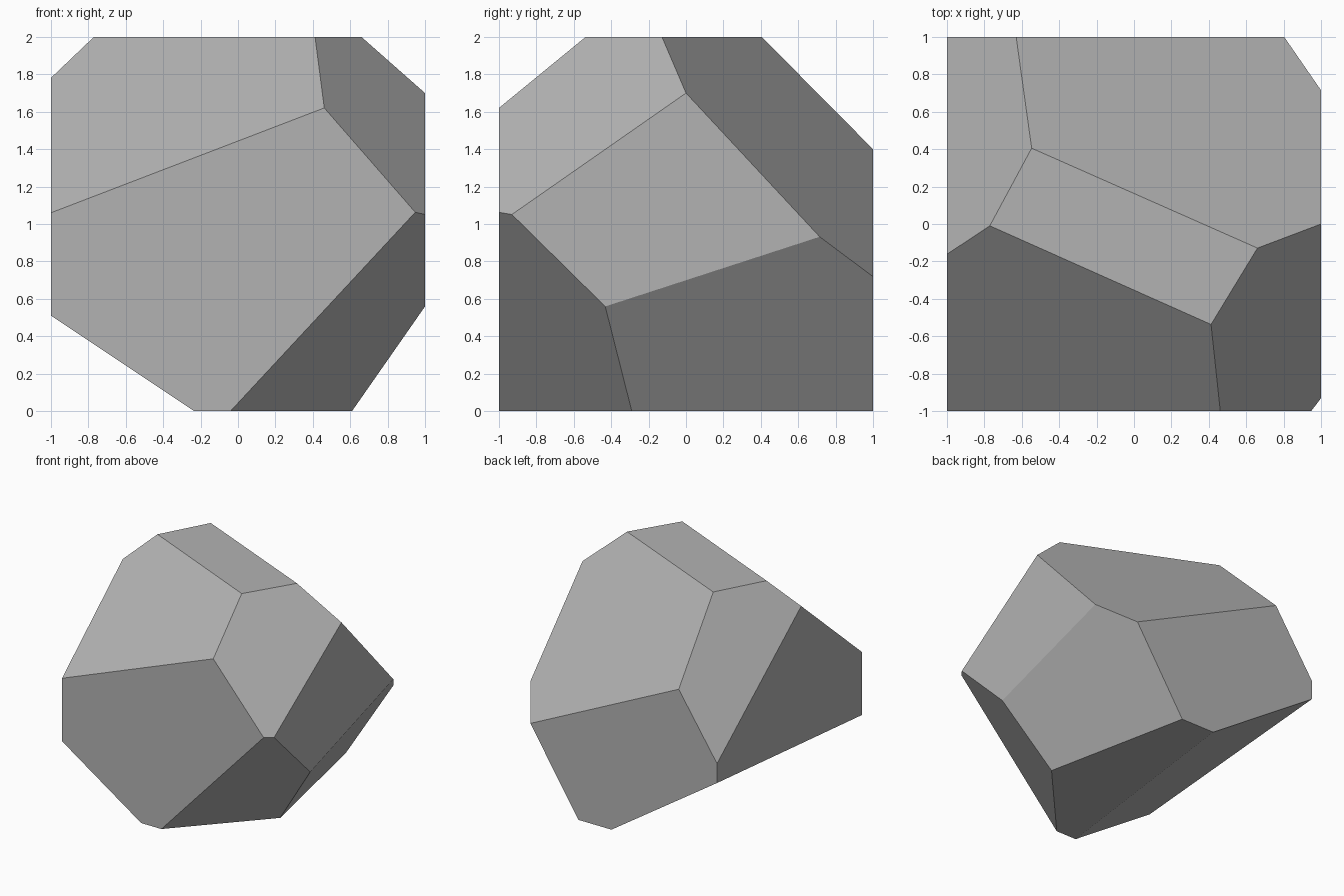
import bpy
import bmesh
from mathutils import Vector

default_cube = bpy.data.objects.get("Cube")
if default_cube:
    bpy.data.objects.remove(default_cube, do_unlink=True)

# Stone colour
stone = bpy.data.materials.new("grey_stone")
stone.use_nodes = True
colour = (0.45, 0.45, 0.45, 1)
stone.diffuse_color = colour
stone.node_tree.nodes["Principled BSDF"].inputs["Base Color"].default_value = colour

# Chipped corners: three points on each cutting plane
chips = {
    "top_front_left": [(-0.77, -0.01, 2), (0.46, -1, 1.62), (-1, -1, 1.06)],
    "top_front_right": [(0.41, -0.54, 2), (0.95, -1, 1.06), (1, 0, 1.7)],
    "top_back_right": [(1, 0, 1.7), (0.8, 1, 0.72), (-0.63, 1, 1.4)],
    "top_back_left": [(-0.55, 0.4, 2), (-1, -0.16, 1.78), (-0.63, 1, 1.4)],
    "bottom_front_right": [(-0.04, -1, 0), (0.61, -0.29, 0), (1, -0.93, 1.05)],
    "bottom_back_right": [(0.61, -0.29, 0), (0.34, 1, 0), (1, 0.71, 0.93)],
    "bottom_left": [(-1, -1, 0.51), (-1, 1, 0.68), (0.02, 1, 0)],
}


def chip(bm, points, centre):
    """Slice off everything beyond the plane and cap the cut."""
    a, b, c = (Vector(p) for p in points)
    normal = (b - a).cross(c - a).normalized()
    if normal.dot(centre - a) > 0:
        normal.negate()
    bmesh.ops.bisect_plane(
        bm, geom=bm.verts[:] + bm.edges[:] + bm.faces[:],
        plane_co=a, plane_no=normal, clear_outer=True)
    rim = [e for e in bm.edges if e.is_boundary]
    bmesh.ops.edgeloop_fill(bm, edges=rim)


# Block that the rock is cut from
centre = Vector((0, 0, 1))
bm = bmesh.new()
bmesh.ops.create_cube(bm, size=2)
bmesh.ops.translate(bm, verts=bm.verts[:], vec=centre)
for points in chips.values():
    chip(bm, points, centre)
bmesh.ops.recalc_face_normals(bm, faces=bm.faces[:])

# Finished rock
mesh = bpy.data.meshes.new("rock")
bm.to_mesh(mesh)
bm.free()
mesh.materials.append(stone)
rock = bpy.data.objects.new("rock", mesh)
bpy.context.collection.objects.link(rock)
